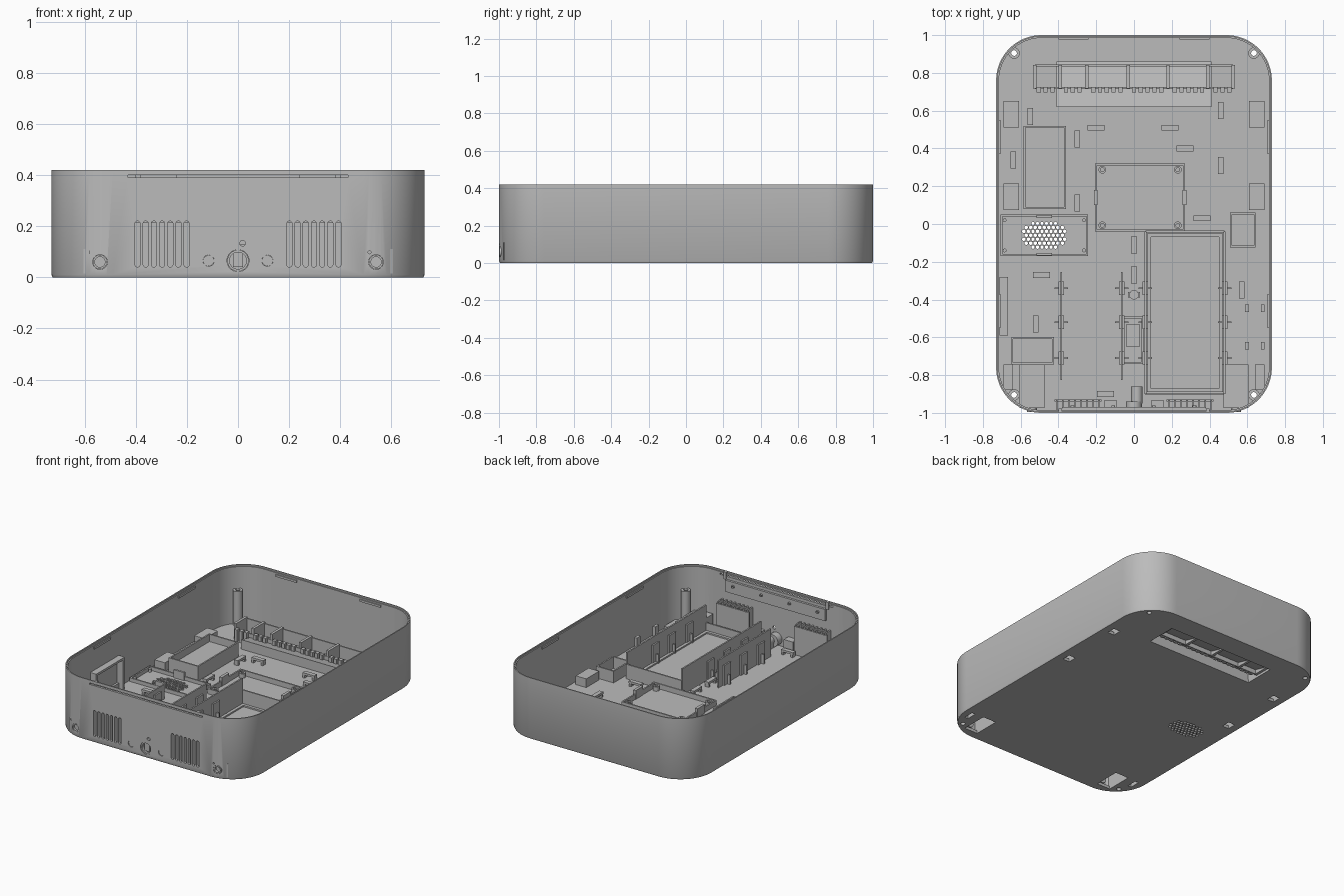
import bpy, bmesh, math

default_cube = bpy.data.objects.get("Cube")
if default_cube:
    bpy.data.objects.remove(default_cube, do_unlink=True)

colour = (.5, .5, .5, 1)
grey = bpy.data.materials.new("plain_grey")
grey.use_nodes = True
grey.diffuse_color = colour
grey.node_tree.nodes["Principled BSDF"].inputs["Base Color"].default_value = colour

# Main sizes of the case
HALF_WIDTH, HALF_LENGTH, HEIGHT, CORNER = .73, 1, .42, .24
WALL, FLOOR, THIN = .015, .02, .01
SUNK = FLOOR - THIN / 2                 # parts start just inside the floor
INNER_SIDE, INNER_END = HALF_WIDTH - WALL, HALF_LENGTH - WALL
SIDES = (-1, 1)


def upright(across, along, height):
    return (across, along, height)


def lengthwise(across, height, along):
    return (across, along, height)


def circle(radius, sides=24):
    angles = [math.tau * (step + .5) / sides for step in range(sides)]
    return [(radius * math.cos(angle), radius * math.sin(angle)) for angle in angles]


def case_outline(inset, height):
    """Rounded rectangle of the case, moved inward by inset."""
    points, radius, steps = [], CORNER - inset, 16
    for quarter, (side, end) in enumerate(((1, 1), (-1, 1), (-1, -1), (1, -1))):
        for step in range(steps + 1):
            angle = math.pi / 2 * (quarter + step / steps)
            points.append((side * (HALF_WIDTH - CORNER) + radius * math.cos(angle),
                           end * (HALF_LENGTH - CORNER) + radius * math.sin(angle), height))
    return points


class Part:
    """Collects simple solids into one named object."""

    def __init__(self, name):
        self.name, self.bm = name, bmesh.new()

    def skin(self, rings, closed=False):
        loops = [[self.bm.verts.new(point) for point in ring] for ring in rings]
        count = len(loops[0])
        pairs = list(zip(loops, loops[1:]))
        if closed:
            pairs.append((loops[-1], loops[0]))
        else:
            self.bm.faces.new(reversed(loops[0]))
            self.bm.faces.new(loops[-1])
        for lower, upper in pairs:
            for here in range(count):
                after = (here + 1) % count
                self.bm.faces.new((lower[here], lower[after], upper[after], upper[here]))

    def rectangle(self, x, y, width, depth, height):
        return [(x + sx * width / 2, y + sy * depth / 2, height)
                for sx, sy in ((-1, -1), (1, -1), (1, 1), (-1, 1))]

    def block(self, x, y, width, depth, top, base=SUNK):
        self.skin([self.rectangle(x, y, width, depth, height) for height in (base, top)])

    def frame(self, x, y, width, depth, top, thick=THIN, base=SUNK):
        inside = (width - 2 * thick, depth - 2 * thick)
        self.skin([self.rectangle(x, y, *size, height) for size, height in
                   (((width, depth), base), ((width, depth), top), (inside, top), (inside, base))],
                  closed=True)

    def rod(self, place, a, b, radius, start, end, sides=24, hole=0):
        path = [(radius, start), (radius, end)]
        if hole:
            path += [(hole, end), (hole, start)]
        self.skin([[place(a + u, b + v, level) for u, v in circle(size, sides)]
                   for size, level in path], closed=bool(hole))

    def finish(self):
        bmesh.ops.recalc_face_normals(self.bm, faces=self.bm.faces[:])
        mesh = bpy.data.meshes.new(self.name)
        self.bm.to_mesh(mesh)
        self.bm.free()
        mesh.materials.append(grey)
        mesh.shade_smooth()
        mesh.set_sharp_from_angle(angle=math.pi / 6)
        item = bpy.data.objects.new(self.name, mesh)
        bpy.context.scene.collection.objects.link(item)
        return item


# Case: floor, wall and stepped rim
shell = Part("case")
LIP = WALL / 2
shell.skin([case_outline(inset, height) for inset, height in (
    (THIN / 2, 0), (0, THIN), (0, HEIGHT), (LIP, HEIGHT),
    (LIP, HEIGHT - THIN), (WALL, HEIGHT - THIN), (WALL, FLOOR))])
case = shell.finish()

# Shared positions
POSTS = [(side * .635, end * .905) for side in SIDES for end in SIDES]
FEET = [(side * .65, y) for side in SIDES for y in (.145, .58)]
JACK_X, JACK_Z, PLUG_X, SOCKET_Z = .54, .06, .115, .065
SCREWS = [-.325 + .215 * step for step in range(4)]
SCREW_Z, VENT_X, VENT_STEP = .34, .297, .032
RECESS_WIDTH, RECESS_FRONT, RECESS_BACK = .82, .62, .86

# Openings in the floor and the front wall
cuts = Part("opening_cutter")
THROUGH = dict(base=-.1, top=.1)


def cut_front(x, z, radius):
    cuts.rod(lengthwise, x, z, radius, -1.1, -.97)


for x, y in POSTS:
    cuts.rod(upright, x, y, WALL, -.1, .1)
for x, y in FEET:
    cuts.block(x, y, .05, .06, **THROUGH)
for side in SIDES:
    cuts.block(side * JACK_X, -.85, .1, .18, **THROUGH)
    cuts.block(side * .665, -.8, .025, .07, **THROUGH)
    cut_front(side * JACK_X, JACK_Z, .029)
    cut_front(side * PLUG_X, SOCKET_Z, .022)
    cut_front(side * .55 - .036, .098, .006)
    for step in range(-3, 4):
        x = side * VENT_X + step * VENT_STEP
        slot = [(x + u, .13 + v + math.copysign(.08, v)) for u, v in circle(THIN)]
        cuts.skin([[lengthwise(u, v, y) for u, v in slot] for y in (-1.1, -.97)])
cut_front(0, SOCKET_Z, .043)
cut_front(.018, .133, .011)
for x in SCREWS:
    cut_front(x, SCREW_Z, THIN / 2)
cuts.block(0, -HALF_LENGTH, .86, .06, HEIGHT - .02, HEIGHT - .03)
cuts.block(0, (RECESS_FRONT + RECESS_BACK) / 2, RECESS_WIDTH - .02, .21, **THROUGH)
GRILLE_X, GRILLE_Y, PITCH = -.475, -.06, .024
for row in range(-3, 4):
    for column in range(-5, 6):
        dx, dy = (column + row % 2 / 2) * PITCH, row * PITCH * .87
        if math.hypot(dx, dy * 1.6) < .12:
            cuts.rod(upright, GRILLE_X + dx, GRILLE_Y + dy, THIN, -.1, .1, sides=6)
cutter = cuts.finish()
cutter.hide_render = True
openings = case.modifiers.new("openings", "BOOLEAN")
openings.operation, openings.solver, openings.object = "DIFFERENCE", "EXACT", cutter
bpy.context.view_layer.objects.active = case
bpy.ops.object.modifier_apply(modifier=openings.name)
bpy.data.objects.remove(cutter, do_unlink=True)
case.data.set_sharp_from_angle(angle=math.pi / 6)

# Corner screw posts
posts = Part("screw_posts")
for x, y in POSTS:
    posts.rod(upright, x, y, 2 * WALL, SUNK, .26, hole=WALL)
posts.finish()

# Sloping hand recess under the back
recess = Part("hand_recess")
PEAK, EDGE = .085, RECESS_WIDTH / 2
wedge = [(RECESS_FRONT, SUNK), (RECESS_FRONT, PEAK), (RECESS_BACK, FLOOR + THIN), (RECESS_BACK, SUNK)]
hollow = [(RECESS_BACK - FLOOR, SUNK), (RECESS_FRONT + THIN, PEAK - WALL), (RECESS_FRONT + THIN, SUNK)]
recess.skin([[(x, y, z) for y, z in wedge + hollow] for x in (-EDGE, EDGE)])
for side in SIDES:
    recess.skin([[(x, y, z) for y, z in wedge] for x in (side * EDGE, side * (EDGE - THIN))])
recess.finish()

# Terminal row with bays and comb teeth
row = Part("terminal_row")
DIVIDERS = (-.39, -.25, -.03, .18, .39)
ROW_END, ROW_FRONT, ROW_BACK = .525, .72, .84
row.block(0, ROW_BACK, 2 * ROW_END, THIN, .12)
row.block(0, ROW_FRONT, 2 * ROW_END, THIN, .09)
for x in (-ROW_END, *DIVIDERS, ROW_END):
    row.block(x, (ROW_FRONT + ROW_BACK) / 2, .018, .125, .13)
for step in range(-14, 15):
    x = step * .036
    if min(abs(x - divider) for divider in DIVIDERS) > FLOOR:
        row.block(x, ROW_FRONT - THIN, .022, .03, .1)
row.finish()

# Covers over the floor recesses and the front jacks
covers = Part("recess_covers")


def cover(x, y, width, depth, top):
    covers.frame(x, y, width, depth, top)
    covers.block(x, y, width - THIN, depth - THIN, top, base=top - THIN)


for x, y in FEET:
    cover(x, y, .08, .14, .08)
for side in SIDES:
    cover(side * JACK_X, -.86, .13, .23, .11)
    cover(side * .665, -.81, .05, .13, .055)
covers.finish()

# Front sockets, plugs and light guides
sockets = Part("front_sockets")
for side in SIDES:
    sockets.rod(lengthwise, side * JACK_X, JACK_Z, .028, -.996, -.95, hole=FLOOR)
    sockets.rod(lengthwise, side * JACK_X, JACK_Z, .021, -.98, -.95)
    sockets.rod(lengthwise, side * PLUG_X, SOCKET_Z, .0215, -.995, -.94)
    sockets.block(side * .125, -.96, .07, .05, .1)
sockets.rod(lengthwise, 0, SOCKET_Z, .042, -.998, -.94, hole=.033)
sockets.rod(lengthwise, 0, SOCKET_Z, .034, -.975, -.94)
sockets.frame(0, -.98, .04, FLOOR, .1, thick=THIN / 2, base=.04)
sockets.rod(lengthwise, WALL, SOCKET_Z, .03, -.95, -.86)
sockets.block(WALL, -.92, .05, .12, SOCKET_Z)
sockets.finish()

# Vent baffles behind the front slots
baffles = Part("vent_baffles")
for side in SIDES:
    baffles.block(side * VENT_X, -.935, .25, THIN, .215)
    for step in range(8):
        x = side * VENT_X + (step - 3.5) * VENT_STEP
        baffles.block(x, -.96, THIN, .055, .23)
baffles.finish()

# Plate inside the front wall, and rim catches
catches = Part("rim_catches")
catches.block(0, -INNER_END, .76, .03, SCREW_Z + .03, base=SCREW_Z - .05)
for x in SCREWS:
    catches.rod(lengthwise, x, SCREW_Z, THIN, -.975, -.96, hole=THIN / 2)
CATCH = dict(base=HEIGHT - .035, top=HEIGHT - .02)
for side in SIDES:
    catches.block(side * .32, INNER_END, .16, WALL, **CATCH)
    catches.block(side * .39, -INNER_END, FLOOR, WALL, HEIGHT, base=HEIGHT - .05)
    for end in SIDES:
        catches.block(side * INNER_SIDE, end * .46, WALL, .18, **CATCH)
catches.finish()

# Tall battery bay and drive guides with clips
bay = Part("battery_bay")
BAY_X, BAY_Y, BAY_WIDTH, BAY_LENGTH = .27, -.47, .42, .86
CLIPS = (-.71, -.52, -.34)


def guide(x, y, length, top):
    bay.block(x, y, THIN, length, top)
    for clip in CLIPS:
        bay.block(x, clip, .03, .07, top * .75)
        bay.block(x, clip, .07, THIN, top * .4)


for side in SIDES:
    guide(BAY_X + side * BAY_WIDTH / 2, BAY_Y, BAY_LENGTH, .2)
guide(-.065, -.54, .57, .21)
guide(-.385, -.54, .57, .12)
for end, top in zip(SIDES, (.08, .12)):
    bay.block(BAY_X, BAY_Y + end * BAY_LENGTH / 2, BAY_WIDTH, THIN, top)
bay.frame(BAY_X, BAY_Y, BAY_WIDTH - FLOOR, BAY_LENGTH - FLOOR, FLOOR + THIN, thick=FLOOR)
bay.finish()

# Standing bracket by the side wall
bracket = Part("side_bracket")
BRACKET_X, BRACKET_Y, BRACKET_TOP = -.69, -.435, .24
for end in SIDES:
    bracket.block(BRACKET_X, BRACKET_Y + end * .145, .045, FLOOR, BRACKET_TOP)
bracket.block(BRACKET_X, BRACKET_Y, .045, .3, BRACKET_TOP, base=BRACKET_TOP - WALL)
bracket.block(BRACKET_X - WALL, BRACKET_Y, WALL, .3, .06)
bracket.finish()

# Board mounts and open trays
mounts = Part("board_mounts")
BOARD_X, BOARD_Y = .032, .14
mounts.frame(BOARD_X, BOARD_Y, .475, .36, .055)
mounts.frame(GRILLE_X, GRILLE_Y, .465, .22, .045)
for side in SIDES:
    mounts.block(BOARD_X + side * .235, BOARD_Y, FLOOR, .08, .08)
    mounts.block(GRILLE_X, GRILLE_Y + side * .1, .08, WALL, .075)
    for end in SIDES:
        mounts.rod(upright, BOARD_X + side * .2, BOARD_Y + end * .147, FLOOR, SUNK, .05, hole=THIN)
        mounts.rod(upright, GRILLE_X + side * .21, GRILLE_Y + end * .08, THIN, SUNK, .04)
        mounts.block(.64 + side * .042, -.545 + end * .1, FLOOR, .04, .1)
mounts.frame(-.472, .3, .225, .44, .12)
mounts.block(-.472, .3, .21, .42, .07)
mounts.frame(-.537, -.672, .225, .145, .1)
mounts.frame(.577, -.032, .135, .185, .1)
mounts.frame(-.005, -.615, .11, .25, .09)
mounts.block(-.005, -.59, .07, .12, .13)
mounts.rod(upright, 0, -.375, .025, SUNK, .08)
mounts.block(0, -.375, .065, .03, .06)
mounts.finish()

# Cable staples on the floor
staples = Part("cable_staples")
ALONG = ((-.55, .57), (-.64, .34), (-.3, .45), (-.3, .11), (.46, .6), (.46, .31),
         (0, -.11), (0, -.27), (.57, -.35), (-.52, -.53))
ACROSS = ((-.2, .51), (.19, .51), (.27, .4), (.36, .03), (-.49, -.27), (-.15, -.9))
LONG, NARROW, RISE = .09, .03, .04
for x, y in ALONG:
    staples.block(x, y, NARROW, LONG, RISE + WALL, base=RISE)
    for end in SIDES:
        staples.block(x, y + end * LONG * .4, NARROW, WALL, RISE + THIN)
for x, y in ACROSS:
    staples.block(x, y, LONG, NARROW, RISE + WALL, base=RISE)
    for side in SIDES:
        staples.block(x + side * LONG * .4, y, WALL, NARROW, RISE + THIN)
staples.finish()
